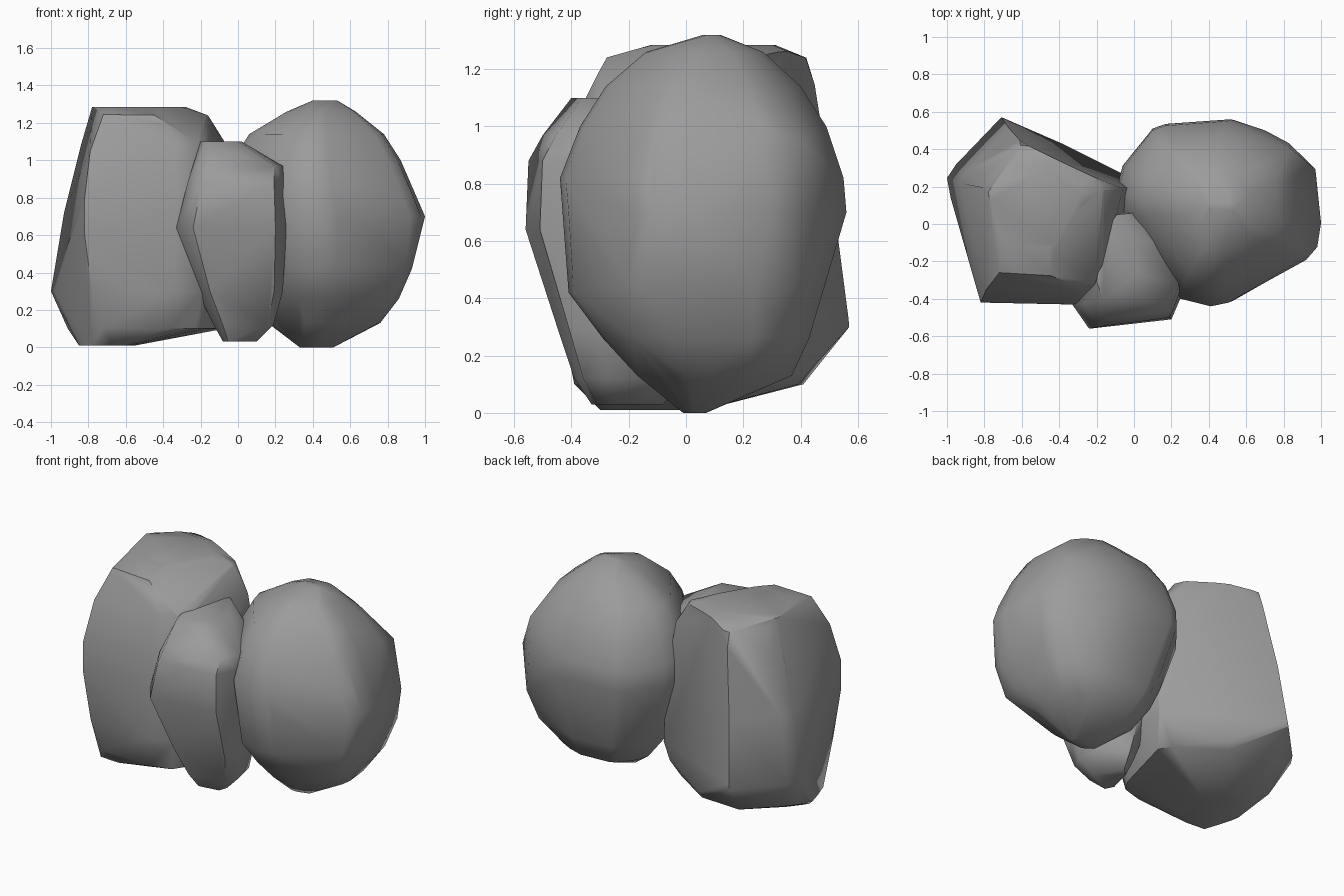
import bpy, bmesh, math
from mathutils import Vector

if "Cube" in bpy.data.objects:
    bpy.data.objects.remove(bpy.data.objects["Cube"])

stone = bpy.data.materials.new("dark_stone")
stone.diffuse_color = (.33, .33, .33, 1)
stone.use_nodes = True
stone.node_tree.nodes["Principled BSDF"].inputs["Base Color"].default_value = stone.diffuse_color


def rock(name, outline, levels, angle, bulges=(), cuts=()):
    """Convex boulder: one plan outline fitted to bounds (z, x0, x1, y0, y1) per level,
    extra bulge points, then flat facets cut by planes (point, outward normal)."""
    xs = [p[0] for p in outline]
    ys = [p[1] for p in outline]
    ax, wx, ay, wy = min(xs), max(xs) - min(xs), min(ys), max(ys) - min(ys)
    pts = list(bulges)
    for z, x0, x1, y0, y1 in levels:
        pts += [(x0 + (x - ax) / wx * (x1 - x0), y0 + (y - ay) / wy * (y1 - y0), z)
                for x, y in outline]
    # each facet is a re-hulled half of the rock
    for cut in [None, *cuts]:
        bm = bmesh.new()
        for p in pts:
            bm.verts.new(p)
        bmesh.ops.convex_hull(bm, input=bm.verts)
        bmesh.ops.delete(bm, geom=[v for v in bm.verts if not v.link_faces], context='VERTS')
        if cut:
            bmesh.ops.bisect_plane(bm, geom=bm.verts[:] + bm.edges[:] + bm.faces[:],
                                   plane_co=Vector(cut[0]), plane_no=Vector(cut[1]),
                                   clear_outer=True)
        pts = [v.co.copy() for v in bm.verts]
        bm.free()
    bm = bmesh.new()
    for p in pts:
        bm.verts.new(p)
    bmesh.ops.convex_hull(bm, input=bm.verts)
    bmesh.ops.delete(bm, geom=[v for v in bm.verts if not v.link_faces], context='VERTS')
    bmesh.ops.dissolve_limit(bm, angle_limit=math.radians(3), verts=bm.verts, edges=bm.edges)
    bmesh.ops.recalc_face_normals(bm, faces=bm.faces)
    me = bpy.data.meshes.new(name)
    bm.to_mesh(me)
    bm.free()
    me.materials.append(stone)
    ob = bpy.data.objects.new(name, me)
    bpy.context.collection.objects.link(ob)
    bpy.ops.object.select_all(action='DESELECT')
    ob.select_set(True)
    bpy.context.view_layer.objects.active = ob
    bpy.ops.object.shade_smooth_by_angle(angle=math.radians(angle))


# Rounded right boulder, fuller at the outer corners
rock("right_boulder",
     [(-.1, .17), (-.06, .31), (.1, .51), (.17, .535), (.52, .56), (.7, .5), (.83, .43),
      (.97, .29), (1, 0), (.98, -.13), (.92, -.2), (.53, -.42), (.43, -.44),
      (.26, -.4), (.1, -.2), (-.06, .03)],
     [(1.32, .4, .53, .06, .12), (1.26, .26, .63, -.14, .27), (1.14, .06, .78, -.28, .4),
      (1.0, -.03, .87, -.37, .49), (.82, -.09, .95, -.44, .55), (.7, -.1, 1, -.43, .56),
      (.42, -.02, .93, -.41, .48), (.26, .06, .86, -.29, .43), (.13, .16, .76, -.17, .37),
      (0, .33, .51, -.01, .07)], 45,
     bulges=[(.82, -.2, .27), (.82, .34, .27), (.88, .38, .45), (.9, -.2, .45),
             (.84, .4, .95)])

# Angular left boulder with a flat front, a flat slanting back and a sloped shoulder
rock("left_boulder",
     [(-.95, .315), (-.71, .57), (-.38, .55), (-.05, .32), (0, .22), (-.07, .03), (-.13, -.3),
      (-.19, -.4), (-.35, -.45), (-.78, -.42), (-.9, -.12), (-.98, .13), (-1, .24)],
     [(1.285, -.78, -.28, -.12, .31), (1.24, -.79, -.16, -.28, .42),
      (1.08, -.84, -.06, -.36, .47), (.72, -.93, 0, -.43, .53),
      (.3, -1, 0, -.43, .57), (.1, -.91, -.07, -.39, .41),
      (.01, -.85, -.55, -.3, .06)], 48,
     bulges=[(-.72, -.26, 1.245), (-.79, -.35, 1.05), (-.82, -.42, .8), (-.82, -.42, .6)],
     cuts=[((-.71, .57, .32), (.43, .9, .08)),
           ((-.46, -.29, 1.245), (.096, -.059, .165))])

# Narrow middle boulder wedged in front
rock("middle_boulder",
     [(-.33, -.43), (-.24, -.56), (.2, -.51), (.26, -.37), (.2, -.12),
      (-.04, .06), (-.2, -.05)],
     [(1.1, -.2, .02, -.4, .05), (.97, -.22, .24, -.5, .06), (.88, -.27, .245, -.55, .06),
      (.64, -.33, .26, -.56, .06), (.3, -.22, .24, -.45, .04), (.12, -.13, .19, -.39, 0),
      (.03, -.08, .1, -.33, -.08)], 52)
